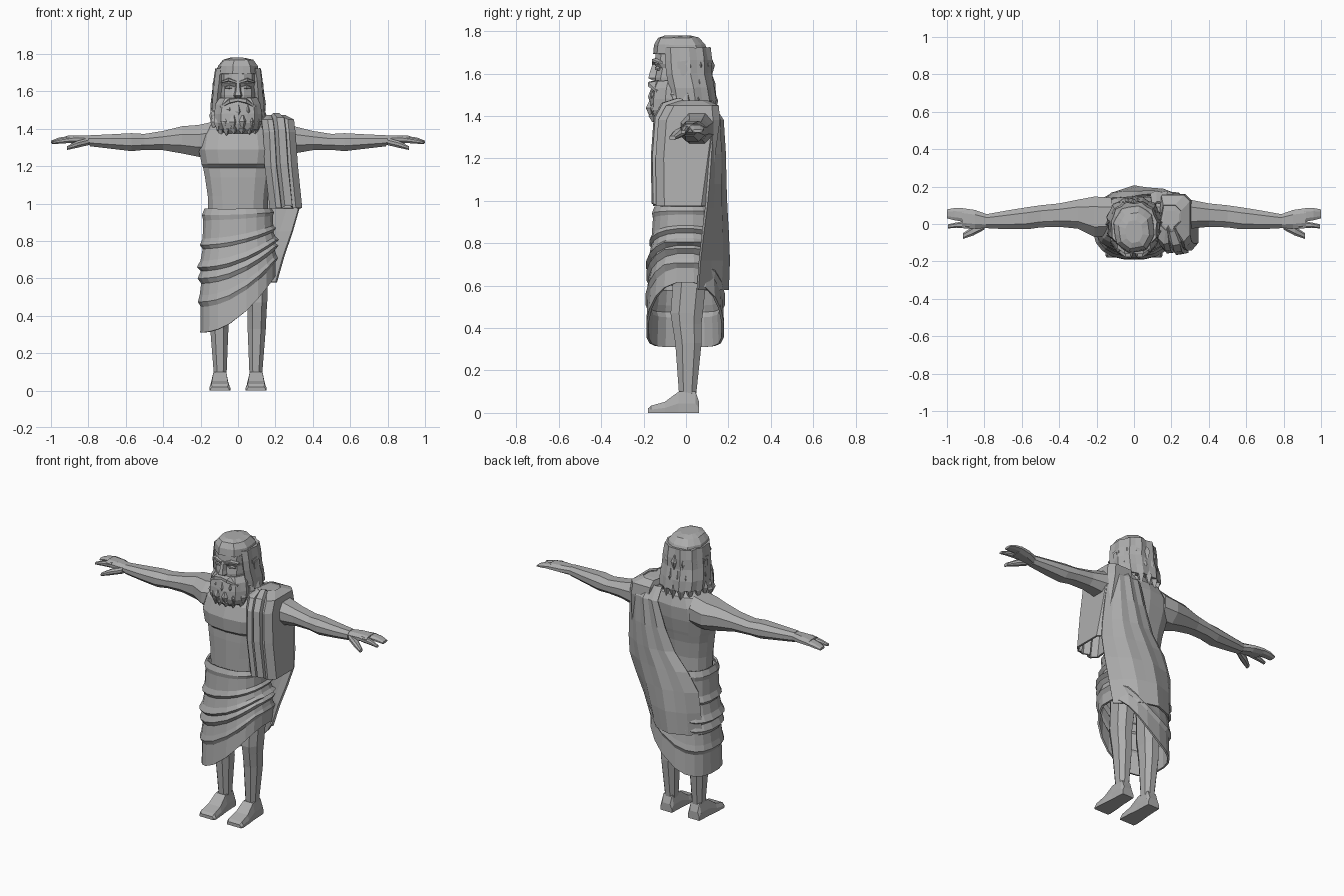
import bpy, bmesh, math, random
from mathutils import Vector

random.seed(4)
stone = bpy.data.materials.new("stone grey")
stone.diffuse_color = (0.42, 0.42, 0.42, 1)


def loft(name, rings, closed=True, caps=True, thick=0):
    """Skin a list of equal-length point rings into a flat-shaded object."""
    bm = bmesh.new()
    rows = [[bm.verts.new(p) for p in r] for r in rings]
    n = len(rows[0])
    for a, b in zip(rows, rows[1:]):
        for i in range(n if closed else n - 1):
            j = (i + 1) % n
            bm.faces.new((a[i], a[j], b[j], b[i]))
    if closed and caps:
        bm.faces.new(rows[0])
        bm.faces.new(rows[-1])
    bmesh.ops.recalc_face_normals(bm, faces=bm.faces)
    me = bpy.data.meshes.new(name)
    bm.to_mesh(me)
    bm.free()
    me.materials.append(stone)
    ob = bpy.data.objects.new(name, me)
    bpy.context.collection.objects.link(ob)
    if thick:
        m = ob.modifiers.new("thickness", "SOLIDIFY")
        m.thickness, m.offset = thick, 0
    return ob


def oval(z, rx, y0, y1, n=14, cx=0, power=0.8, jag=0, a0=0, a1=360):
    """Rounded-box ring at height z; an angle range gives an open arc."""
    pts, full = [], a1 - a0 == 360
    for i in range(n):
        a = math.radians(a0 + (a1 - a0) * (i + 0.5 if full else i) / (n if full else n - 1))
        c, s = math.cos(a), math.sin(a)
        k = 1 + (jag * (1 if i % 2 else -1) + random.uniform(-jag, jag) * 0.6)
        pts.append(Vector((cx + k * rx * math.copysign(abs(c) ** power, c),
                           (y0 + y1) / 2 + k * (y1 - y0) / 2 * math.copysign(abs(s) ** power, s),
                           z + random.uniform(-jag, jag) * 0.08)))
    return pts


def limb(name, side, sections):
    """Octagonal limb along x from (x, y0, y1, z0, z1) sections."""
    rings = []
    for x, y0, y1, z0, z1 in sections:
        rings.append([(side * x, (y0 + y1) / 2 + (y1 - y0) / 2 * u, (z0 + z1) / 2 + (z1 - z0) / 2 * v)
                      for u, v in ((1, .4), (.5, 1), (-.5, 1), (-1, .4), (-1, -.4), (-.5, -1), (.5, -1), (1, -.4))])
    loft(name, rings)


def lock(name, top, tip, r):
    """Pointed curl of hair."""
    top, tip = Vector(top), Vector(tip)
    rings = []
    for t, k in ((0, .4), (.45, 1), (1, .12)):
        p = top.lerp(tip, t)
        rings.append([p + Vector((k * r * math.cos(a), k * r * math.sin(a), 0))
                      for a in (0.3, 1.87, 3.44, 5.01)])
    loft(name, rings)


# Torso with chest ledge and neck
loft("torso", [oval(*r) for r in (
    (.90, .16, -.12, .11), (1.04, .165, -.12, .105), (1.14, .18, -.12, .115), (1.19, .19, -.118, .125),
    (1.21, .198, -.142, .13), (1.29, .215, -.148, .145), (1.37, .20, -.12, .15),
    (1.43, .15, -.08, .13), (1.46, .08, -.06, .08), (1.56, .065, -.05, .07))])

# Arms, hands, legs and feet
for side, label in ((-1, "right"), (1, "left")):
    limb(label + "_arm", side, (
        (.12, -.06, .14, 1.25, 1.44), (.21, -.07, .147, 1.25, 1.42), (.30, -.025, .13, 1.268, 1.413),
        (.40, -.015, .11, 1.285, 1.388), (.50, -.018, .10, 1.287, 1.372), (.57, -.028, .09, 1.28, 1.376),
        (.68, -.028, .072, 1.293, 1.37), (.79, -.022, .052, 1.306, 1.365)))
    limb(label + "_palm", side, (
        (.78, -.02, .05, 1.31, 1.362), (.85, -.025, .075, 1.318, 1.365), (.92, -.02, .085, 1.325, 1.362)))
    limb(label + "_fingers", side, (
        (.91, .012, .084, 1.328, 1.36), (.96, .02, .085, 1.325, 1.352), (1.0, .03, .078, 1.322, 1.336)))
    limb(label + "_index_finger", side, (
        (.88, -.025, .02, 1.325, 1.36), (.95, -.02, .008, 1.32, 1.348), (.995, -.024, -.002, 1.318, 1.332)))
    limb(label + "_thumb", side, (
        (.80, -.03, .01, 1.312, 1.35), (.86, -.062, -.012, 1.298, 1.335), (.915, -.08, -.05, 1.286, 1.306)))
    loft(label + "_leg", [oval(z, rx, y0, y1, 8, side * cx, .85) for z, rx, y0, y1, cx in (
        (.88, .075, -.08, .09, .09), (.60, .066, -.068, .098, .098), (.47, .058, -.078, .085, .102),
        (.42, .054, -.07, .078, .102), (.33, .052, -.055, .078, .10), (.08, .036, -.035, .05, .095))])
    foot = []
    for y, z1, w0, w1 in ((.062, .05, .04, .028), (.045, .10, .042, .03), (-.035, .10, .045, .034),
                          (-.10, .052, .052, .042), (-.165, .034, .056, .046), (-.18, .02, .05, .04)):
        c = side * .097
        foot.append([(c - w0, y, 0), (c + w0, y, 0), (c + w0, y, z1 * .45),
                     (c + w1, y, z1), (c - w1, y, z1), (c - w0, y, z1 * .45)])
    loft(label + "_foot", foot)

# Wrapped skirt: fanned folds between a level waist and a slanting hem
skirt = []
for t, add in ((0, 0), (.05, .012), (.09, .004), (.24, .004), (.29, .018), (.32, .002), (.42, .012),
               (.47, .03), (.50, .008), (.56, .024), (.60, .004), (.70, .01), (.75, .018), (.79, .002), (1, .0)):
    ring = oval(0, .176 + .022 * t + add, -.145 - .038 * t - add * .7, .14 + .035 * t + add * .7, 20, 0, .8)
    for p in ring:
        u = min(max((p.x + .2) / .4, 0), 1)
        p.z = .97 + (.31 + .31 * u * u - .97) * t
    skirt.append(ring)
loft("skirt", skirt, caps=False, thick=.012)

# Cape across the back, from the left shoulder toward the right hip
cape = []
for z, xa, xb, ya, ym, yb in ((1.45, .10, .26, .10, .12, .09), (1.38, .09, .30, .16, .165, .12),
                              (1.22, .04, .315, .155, .175, .11), (1.08, -.02, .325, .145, .178, .10),
                              (.97, -.11, .325, .14, .182, .09), (.85, -.17, .29, .12, .19, .075),
                              (.72, -.18, .245, .11, .195, .06), (.58, -.18, .205, .10, .19, .05)):
    row = []
    for i in range(8):
        t = i / 7
        y = ya * (1 - t) * (1 - 2 * t) + ym * 4 * t * (1 - t) + yb * t * (2 * t - 1)
        row.append((xa + (xb - xa) * t, y + (.005 if i % 2 else -.004), z))
    cape.append(row)
loft("back_cape", cape, closed=False, thick=.012)

# Pleated drape hanging from the left shoulder
drape = []
for z, xa, xb, ya, yb in ((1.468, .14, .25, -.03, .10), (1.445, .13, .295, -.10, .15), (1.38, .14, .302, -.135, .155),
                          (1.20, .148, .315, -.148, .13), (.975, .175, .338, -.145, .10)):
    w = xb - xa
    front = [(xa, ya + .03), (xa + .03, ya - .004), (xa + w * .32, ya), (xa + w * .35, ya + .018),
             (xa + w * .48, ya - .012), (xa + w * .68, ya - .006), (xa + w * .71, ya + .016),
             (xb - .03, ya + .01), (xb, ya + .045), (xb, yb - .03), (xb - .03, yb), (xa + .02, yb)]
    drape.append([(x, y, z + (.012 if 3 < i < 6 else 0)) for i, (x, y) in enumerate(front)])
top = drape[0]
loft("shoulder_drape", drape, caps=False, thick=.012)
loft("shoulder_top", [top, [(x * .8 + .04, y * .7, z + .004) for x, y, z in top]])

# Head and face
loft("head", [oval(*r, 12) for r in (
    (1.42, .06, -.11, .05), (1.50, .088, -.145, .08), (1.58, .096, -.148, .09),
    (1.625, .094, -.138, .09), (1.645, .098, -.152, .09), (1.70, .098, -.145, .09), (1.75, .08, -.11, .07))])
loft("nose", [[(-w, -.135, z), (-w * .6, y, z), (w * .6, y, z), (w, -.135, z)]
              for z, w, y in ((1.565, .022, -.15), (1.578, .026, -.178), (1.60, .018, -.172), (1.655, .011, -.155))])
for s in (-1, 1):
    def bar(name, profile):
        loft(name, [[(s * x, y, z - h), (s * x, y - d, z - h * .6), (s * x, y - d, z + h * .6), (s * x, y, z + h)]
                    for x, y, z, h, d in profile])
    bar("brow", ((.008, -.14, 1.648, .008, .02), (.05, -.14, 1.662, .010, .02), (.088, -.11, 1.65, .006, .02)))
    bar("eye", ((.022, -.132, 1.622, .005, .01), (.045, -.132, 1.624, .011, .014), (.07, -.122, 1.62, .004, .012)))
    bar("moustache", ((.0, -.14, 1.555, .012, .034), (.045, -.14, 1.548, .016, .038), (.095, -.11, 1.515, .008, .03)))
    # ears, with a raised rim
    for k, x in ((1, .122), (.55, .128)):
        loft("ear", [[(s * xx, -.012 + k * y, 1.615 + k * z) for y, z in
                      ((-.03, .04), (.03, .048), (.036, .0), (.008, -.055), (-.022, -.04))] for xx in (.09, x + .008)])

# Beard with pointed curls
loft("beard", [oval(*r, 18, 0, .85, .035) for r in (
    (1.565, .098, -.148, .02), (1.53, .118, -.162, .02), (1.48, .126, -.17, .02),
    (1.43, .124, -.172, .015), (1.395, .108, -.162, .0), (1.375, .075, -.14, -.02))])
for row, (z, rx, ry, drop, count) in enumerate(((1.53, .112, .125, .075, 7), (1.47, .125, .137, .08, 8),
                                                (1.425, .105, .125, .065, 8))):
    for i in range(count):
        a = math.radians(190 + 160 * i / (count - 1))
        x, y, j = rx * math.cos(a), -.03 + ry * math.sin(a), random.uniform(-.012, .012)
        lock("beard_curl", (x, y, z), (x * 1.03, y - .004, z - drop + j), .024)

# Hair: crown, side and back curtain, hanging locks
loft("hair_crown", [oval(*r, 16, 0, .85, .03) for r in (
    (1.778, .045, -.10, .02), (1.768, .08, -.13, .06), (1.735, .105, -.148, .09), (1.695, .11, -.152, .105))])
loft("hair_curtain", [oval(*r, 17, 0, .85, .035, -38, 218) for r in (
    (1.72, .106, -.13, .10), (1.66, .115, -.13, .108), (1.60, .122, -.125, .108),
    (1.53, .13, -.11, .122), (1.47, .128, -.10, .13))], closed=False, thick=.03)
for z, r, drop, count in ((1.68, 1.0, .10, 9), (1.60, 1.06, .11, 10), (1.52, 1.14, .11, 11)):
    for i in range(count):
        a = math.radians(-20 + 220 * i / (count - 1))
        x, y, j = .112 * r * math.cos(a), .0 + .108 * r * math.sin(a), random.uniform(-.015, .015)
        lock("hair_lock", (x, y, z), (x * 1.06, y * 1.1, z - drop + j), .024)
